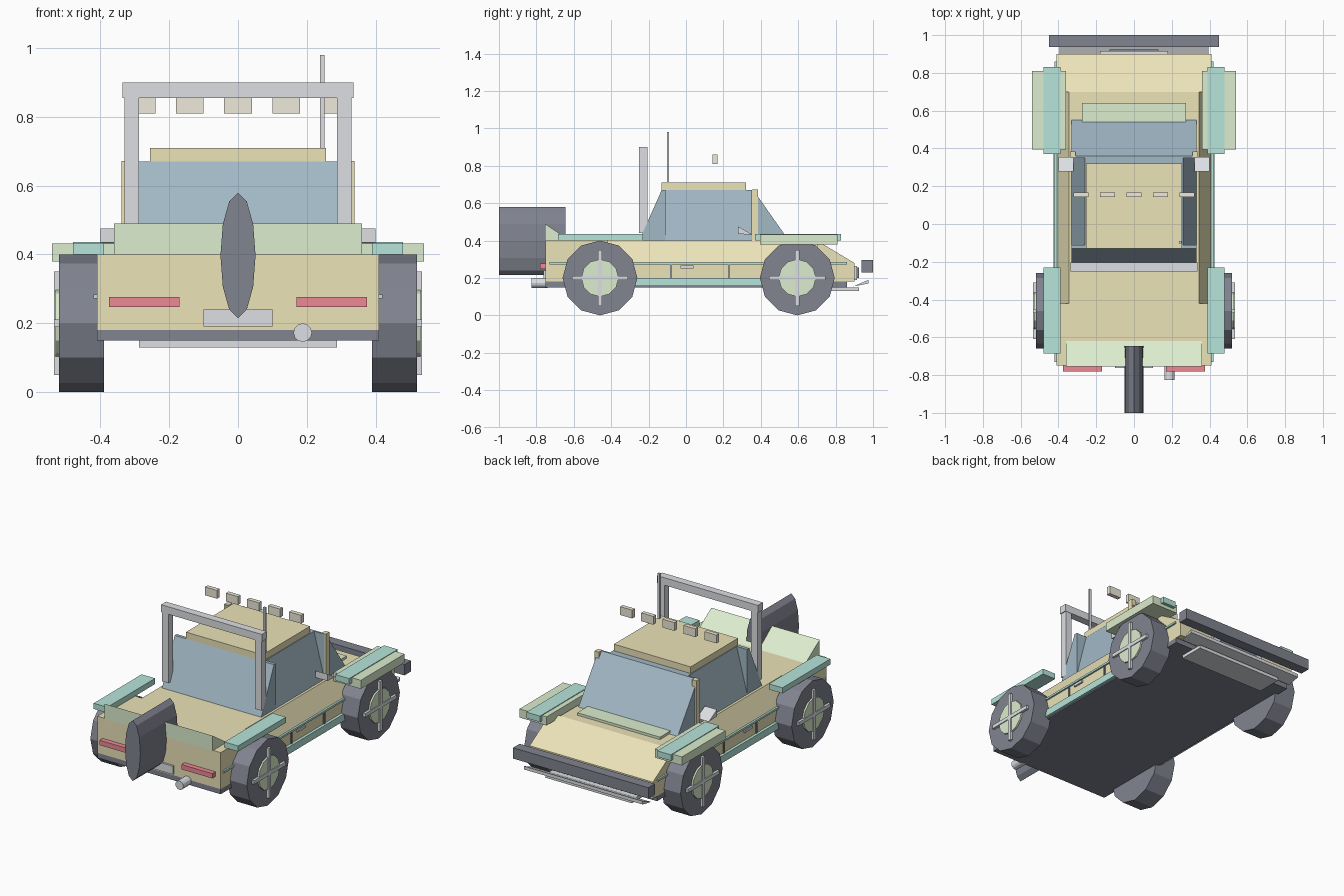
import bpy, bmesh, math

if "Cube" in bpy.data.objects:
    bpy.data.objects.remove(bpy.data.objects["Cube"])

COLOURS = {
    "yellow": (0.83, 0.77, 0.48), "dark": (0.22, 0.23, 0.28), "glass": (0.36, 0.48, 0.56),
    "green": (0.72, 0.85, 0.62), "teal": (0.47, 0.78, 0.70), "grey": (0.72, 0.74, 0.77),
    "red": (0.85, 0.25, 0.30), "lamp": (0.86, 0.82, 0.70),
}
MATS = {}
for key, c in COLOURS.items():
    MATS[key] = bpy.data.materials.new(key + "_paint")
    MATS[key].diffuse_color = (*c, 1)


def finish(name, bm, colour):
    bmesh.ops.recalc_face_normals(bm, faces=bm.faces)
    me = bpy.data.meshes.new(name)
    bm.to_mesh(me)
    bm.free()
    me.materials.append(MATS[colour])
    ob = bpy.data.objects.new(name, me)
    bpy.context.collection.objects.link(ob)
    return ob


def loft(name, a, b, colour):
    """Solid between two matching loops of 3D points."""
    bm = bmesh.new()
    va, vb = [bm.verts.new(p) for p in a], [bm.verts.new(p) for p in b]
    n = len(a)
    bm.faces.new(va)
    bm.faces.new(vb)
    for i in range(n):
        bm.faces.new((va[i], va[(i + 1) % n], vb[(i + 1) % n], vb[i]))
    return finish(name, bm, colour)


def prism_x(name, prof, x0, x1, colour):
    """Side profile (y, z) extruded along x."""
    return loft(name, [(x0, y, z) for y, z in prof], [(x1, y, z) for y, z in prof], colour)


def prism_y(name, prof, y0, y1, colour):
    """Front profile (x, z) extruded along y."""
    return loft(name, [(x, y0, z) for x, z in prof], [(x, y1, z) for x, z in prof], colour)


def box(name, x, y, z, colour):
    return prism_x(name, [(y[0], z[0]), (y[1], z[0]), (y[1], z[1]), (y[0], z[1])], x[0], x[1], colour)


def pair(name, x, y, z, colour):
    """Box on the right side and its mirror on the left."""
    box(name + "_right", x, y, z, colour)
    box(name + "_left", (-x[1], -x[0]), y, z, colour)


def ring(r, cu, cv, n=12, su=1.0):
    return [(cu + su * r * math.sin(i * math.tau / n), cv + r * math.cos(i * math.tau / n)) for i in range(n)]


# body: rear box, middle with sloping shoulders, wedge nose
box("rear_body", (-.41, .41), (-.75, -.42), (.18, .40), "yellow")
prism_y("middle_body", [(-.41, .18), (.41, .18), (.41, .28), (.345, .40), (-.345, .40), (-.41, .28)],
        -.42, .70, "yellow")
prism_x("nose", [(.70, .18), (.90, .18), (.90, .28), (.70, .40)], -.41, .41, "yellow")
box("chassis", (-.41, .41), (-.75, .86), (.15, .18), "dark")

# cabin: raked windscreens, leaning side panes, roof
prism_x("windscreen", [(.35, .40), (.55, .40), (.36, .67), (.35, .67)], -.33, .33, "glass")
prism_x("rear_window", [(-.25, .40), (-.11, .40), (-.11, .67), (-.13, .67)], -.33, .33, "glass")
prism_y("side_windows", [(-.33, .40), (.33, .40), (.26, .67), (-.26, .67)], -.12, .355, "glass")
box("roof", (-.255, .255), (-.13, .32), (.665, .71), "yellow")
pair("windscreen_pillar", (.31, .338), (.352, .385), (.40, .672), "yellow")
box("bonnet_cowl", (-.275, .275), (.54, .64), (.395, .415), "green")

# roll bar and aerial
pair("roll_bar_post", (.288, .33), (-.25, -.207), (.44, .86), "grey")
box("roll_bar_top", (-.335, .335), (-.252, -.205), (.855, .90), "grey")
box("aerial", (.238, .252), (-.102, -.09), (.70, .98), "grey")

# roof lamps
for i in range(5):
    cx = (i - 2) * .14
    box(f"roof_lamp_{i + 1}", (cx - .04, cx + .04), (.143, .168), (.81, .86), "lamp")

# mudguards
pair("front_mudguard", (.36, .54), (.395, .81), (.38, .432), "green")
pair("front_mudguard_top", (.39, .48), (.37, .83), (.40, .436), "teal")
pair("rear_mudguard", (.39, .48), (-.685, -.23), (.40, .434), "teal")

# side trim, sills, doors, mirrors
pair("side_trim", (.405, .42), (-.73, .86), (.272, .284), "teal")
pair("sill", (.40, .427), (-.40, .50), (.157, .20), "teal")
for y in (-.08, .23):
    pair("door_seam", (.405, .415), (y - .006, y + .006), (.20, .272), "dark")
pair("door_handle", (.405, .42), (-.03, .04), (.25, .266), "grey")
for s in (-1, 1):
    prism_x("mirror", [(.278, .435), (.355, .432), (.278, .476)], s * .32, s * .40, "grey")

# wheels with hubs and cross spokes
for s in (-1, 1):
    for end, cy in (("rear", -.46), ("front", .595)):
        prism_x(end + "_tyre", ring(.2, cy, .2), s * .39, s * .52, "dark")
        prism_x(end + "_hub", ring(.1, cy, .2), s * .50, s * .53, "green")
        xs = (s * .52, s * .535)
        box(end + "_spoke_upright", xs, (cy - .011, cy + .011), (.05, .35), "grey")
        box(end + "_spoke_level", xs, (cy - .15, cy + .15), (.189, .211), "grey")

# tail end: spoiler, spare wheel, lights, plate, exhaust
prism_x("rear_spoiler", [(-.755, .40), (-.755, .49), (-.62, .40)], -.36, .36, "green")
prism_y("spare_wheel", ring(.182, 0, .397, 12, .28), -1.0, -.645, "dark")
pair("tail_light", (.17, .375), (-.78, -.745), (.247, .276), "red")
box("rear_plate", (-.10, .10), (-.762, -.745), (.19, .24), "grey")
prism_y("exhaust", ring(.027, .188, .173), -.825, -.74, "grey")

# front end: bumper, grille, splitter, skid plate
box("front_bumper", (-.45, .45), (.938, 1.0), (.23, .295), "dark")
box("grille", (-.18, .18), (.895, .915), (.19, .265), "grey")
box("grille_insert", (-.13, .13), (.91, .925), (.20, .255), "dark")
prism_x("front_splitter", [(.895, .155), (.975, .17), (.975, .19)], -.395, .395, "grey")
box("skid_plate", (-.288, .288), (.77, .925), (.13, .15), "grey")

for m in bpy.data.materials:
    if m.users and not m.is_grease_pencil:
        m.use_nodes = True
        m.node_tree.nodes["Principled BSDF"].inputs["Base Color"].default_value = m.diffuse_color
